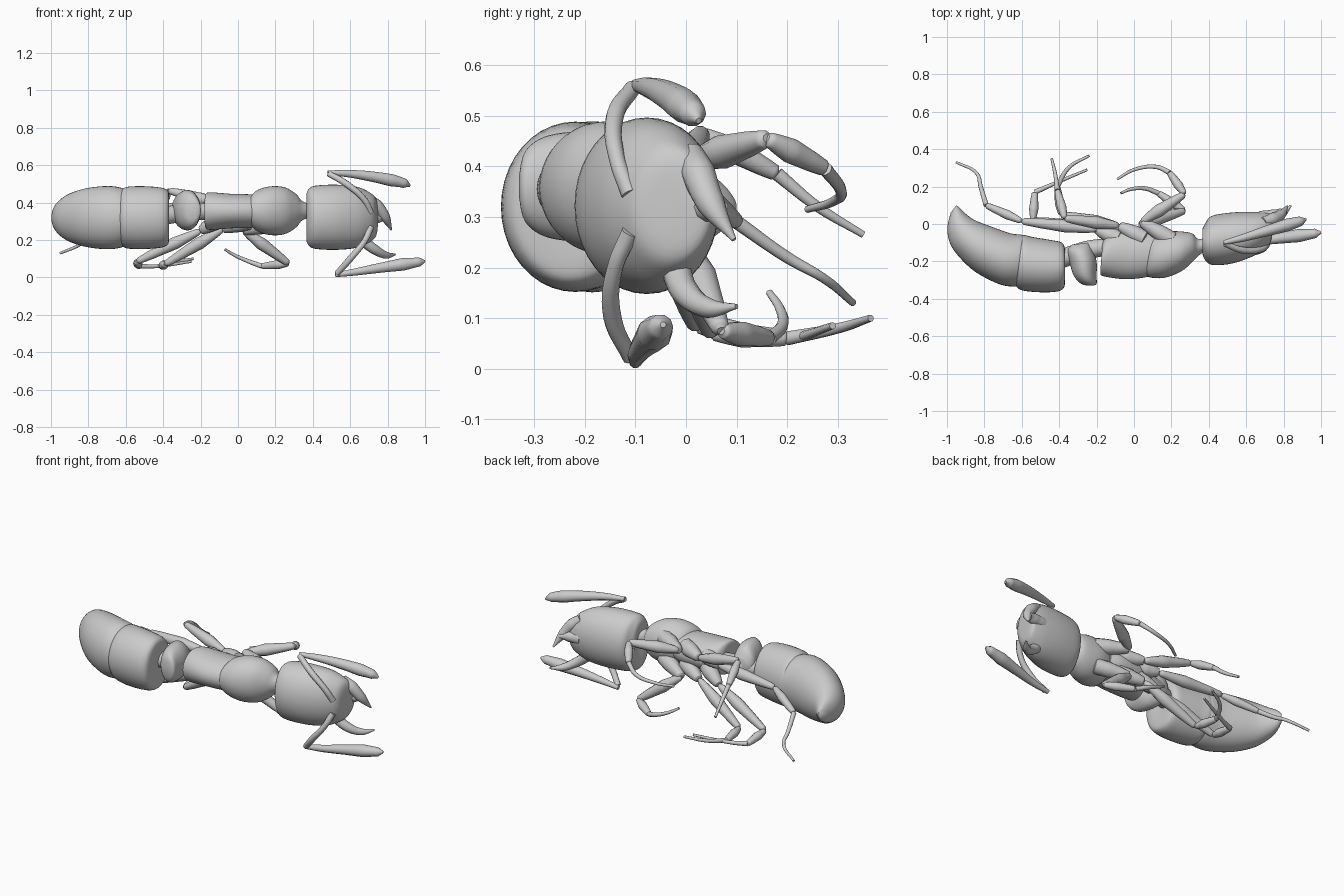
import bpy, bmesh, math
from mathutils import Vector


def smooth(ob):
    bpy.ops.object.select_all(action='DESELECT')
    ob.select_set(True)
    bpy.context.view_layer.objects.active = ob
    bpy.ops.object.shade_smooth_by_angle(angle=math.radians(50))


def catmull(rows, steps):
    out = []
    for i in range(len(rows) - 1):
        a, b, c, d = (rows[max(0, min(len(rows) - 1, i + k))] for k in (-1, 0, 1, 2))
        for s in range(steps):
            t = s / steps
            out.append([0.5 * (2 * q + (r - p) * t + (2 * p - 5 * q + 4 * r - w) * t * t
                               + (3 * q - p - 3 * r + w) * t ** 3)
                        for p, q, r, w in zip(a, b, c, d)])
    return out + [list(rows[-1])]


def loft(name, zc, rows, sides=40, steps=4):
    """Each row: back edge (x, y), belly edge (x, y), half width in z."""
    bm = bmesh.new()
    rings = []
    for xd, yd, xv, yv, w in catmull(rows, steps):
        mid = Vector(((xd + xv) / 2, (yd + yv) / 2, zc))
        half = Vector(((xd - xv) / 2, (yd - yv) / 2, 0))
        rings.append([bm.verts.new(mid + half * math.cos(2 * math.pi * k / sides)
                                   + Vector((0, 0, w * math.sin(2 * math.pi * k / sides))))
                      for k in range(sides)])
    for a, b in zip(rings, rings[1:]):
        for k in range(sides):
            n = (k + 1) % sides
            bm.faces.new((a[k], a[n], b[n], b[k]))
    bm.faces.new(rings[0])
    bm.faces.new(rings[-1])
    bmesh.ops.recalc_face_normals(bm, faces=bm.faces)
    me = bpy.data.meshes.new(name)
    bm.to_mesh(me)
    bm.free()
    ob = bpy.data.objects.new(name, me)
    bpy.context.collection.objects.link(ob)
    smooth(ob)
    return ob


def tube(name, pts):
    """Tapered tube through (x, y, z, radius) points."""
    cu = bpy.data.curves.new(name, 'CURVE')
    cu.dimensions = '3D'
    cu.bevel_depth = 1.0
    cu.bevel_resolution = 3
    cu.resolution_u = 6
    cu.use_fill_caps = True
    sp = cu.splines.new('BEZIER')
    sp.bezier_points.add(len(pts) - 1)
    for bp, (x, y, z, r) in zip(sp.bezier_points, pts):
        bp.co = (x, y, z)
        bp.radius = r
        bp.handle_left_type = bp.handle_right_type = 'AUTO'
    ob = bpy.data.objects.new(name, cu)
    bpy.context.collection.objects.link(ob)
    bpy.ops.object.select_all(action='DESELECT')
    ob.select_set(True)
    bpy.context.view_layer.objects.active = ob
    bpy.ops.object.convert(target='MESH')
    smooth(bpy.context.object)


def segment(name, a, b, r0, rmid, r1):
    """Spindle-shaped limb segment from a to b."""
    a, b = Vector(a), Vector(b)
    stops = ((0, r0 * 0.5), (0.04, r0), (0.4, rmid), (0.75, (rmid + r1) / 2), (0.97, r1), (1, r1 * 0.5))
    tube(name, [(*a.lerp(b, t), r) for t, r in stops])


def leg(name, base, hip, knee, ankle, *foot):
    segment(name + "_coxa", base, hip, 0.045, 0.044, 0.024)
    segment(name + "_femur", hip, knee, 0.018, 0.034, 0.018)
    segment(name + "_tibia", knee, ankle, 0.015, 0.025, 0.016)
    path = [ankle, *foot]
    tube(name + "_tarsus", [(*p, 0.014 - 0.007 * i / (len(path) - 1)) for i, p in enumerate(path)])


# Gaster: two overlapping plates
loft("gaster_front", 0.32, [
    (-.372, -.24, -.372, -.18, .02), (-.368, -.31, -.368, -.14, .115),
    (-.385, -.352, -.385, -.10, .152), (-.45, -.365, -.45, -.085, .165),
    (-.55, -.362, -.54, -.07, .168), (-.615, -.348, -.60, -.06, .16),
    (-.645, -.31, -.63, -.10, .125)])
loft("gaster_rear", 0.32, [
    (-.59, -.32, -.56, -.09, .125), (-.63, -.334, -.59, -.06, .155),
    (-.72, -.322, -.66, -.05, .169), (-.85, -.255, -.76, -.015, .158),
    (-.94, -.17, -.85, .02, .13), (-.985, -.10, -.90, .055, .097),
    (-.998, -.02, -.935, .09, .062), (-.98, .06, -.95, .10, .025)])

# Waist: upright node and stalk
loft("petiole_node", 0.36, [
    (-.25, -.33, -.22, -.33, .02), (-.29, -.315, -.20, -.32, .07),
    (-.325, -.27, -.20, -.28, .10), (-.345, -.20, -.20, -.20, .108),
    (-.355, -.14, -.22, -.14, .09), (-.33, -.11, -.24, -.10, .04)])
tube("petiole_stalk", [(-.13, -.12, .355, .045), (-.25, -.14, .35, .05), (-.40, -.19, .33, .05)])

# Mesosoma
loft("propodeum", 0.355, [
    (-.175, -.23, -.17, -.12, .05), (-.18, -.265, -.165, -.09, .09),
    (-.16, -.28, -.13, -.05, .10), (-.05, -.295, -.02, -.03, .092),
    (.05, -.287, .06, -.03, .09), (.12, -.27, .12, -.05, .085)])
loft("pronotum", 0.357, [
    (.05, -.26, .08, -.08, .06), (.08, -.284, .11, -.06, .105),
    (.16, -.288, .18, -.04, .13), (.25, -.255, .25, -.04, .125),
    (.31, -.205, .31, -.05, .09), (.345, -.17, .345, -.08, .05),
    (.40, -.13, .40, -.07, .035)])

# Head
loft("head", 0.322, [
    (.378, -.10, .375, -.05, .03), (.365, -.15, .365, -.03, .115),
    (.385, -.20, .38, .0, .155), (.43, -.22, .415, .043, .17),
    (.53, -.21, .53, .062, .174), (.63, -.175, .64, .065, .163),
    (.69, -.14, .71, .06, .135), (.73, -.10, .745, .05, .10),
    (.742, -.04, .75, .02, .03)])
tube("upper_mandible", [(.69, .01, .425, .025), (.74, .025, .385, .034),
                        (.785, .05, .325, .028), (.82, .095, .255, .005)])
tube("lower_mandible", [(.67, -.02, .195, .03), (.73, .0, .15, .027),
                        (.79, .045, .12, .02), (.84, .10, .123, .005)])
tube("mouthparts", [(.68, .03, .32, .04), (.75, .05, .32, .03), (.79, .075, .32, .01)])

# Antennae: scape and club
tube("upper_scape", [(.71, -.11, .345, .018), (.68, -.135, .41, .016),
                     (.58, -.14, .50, .018), (.485, -.105, .555, .016)])
tube("lower_scape", [(.71, -.11, .27, .018), (.68, -.14, .20, .016),
                     (.60, -.145, .10, .018), (.53, -.11, .022, .016)])
tube("upper_club", [(.48, -.10, .56, .012), (.58, -.075, .556, .02), (.70, -.04, .542, .028),
                    (.82, -.005, .52, .034), (.89, .015, .503, .026), (.92, .025, .49, .006)])
tube("lower_club", [(.52, -.10, .014, .013), (.63, -.095, .03, .02), (.75, -.08, .05, .027),
                    (.88, -.062, .07, .035), (.97, -.05, .083, .025), (1.0, -.045, .087, .006)])

# Legs: base, hip, knee, ankle, then foot points
leg("upper_front_leg", (.21, -.09, .41), (.04, .01, .41), (.27, .16, .455),
    (.19, .275, .395), (.12, .305, .355), (.0, .29, .33), (-.09, .24, .315))
leg("lower_front_leg", (.21, -.09, .29), (.03, .0, .25), (.27, .07, .075),
    (.13, .165, .06), (.06, .19, .085), (-.02, .185, .12), (-.07, .165, .15))
leg("upper_middle_leg", (.06, -.08, .40), (-.08, -.01, .39), (-.37, .03, .465),
    (-.41, .18, .385), (-.42, .26, .32), (-.44, .35, .265))
leg("lower_middle_leg", (.06, -.08, .30), (-.08, -.01, .26), (-.39, .05, .07),
    (-.41, .20, .06), (-.35, .30, .08), (-.24, .365, .10))
leg("upper_hind_leg", (-.08, -.08, .38), (-.20, -.03, .37), (-.60, .015, .36),
    (-.79, .10, .29), (-.82, .20, .22), (-.84, .27, .18), (-.95, .33, .13))
leg("lower_hind_leg", (-.08, -.08, .32), (-.20, -.03, .25), (-.54, .02, .085),
    (-.53, .17, .06), (-.44, .21, .06), (-.25, .29, .085))
